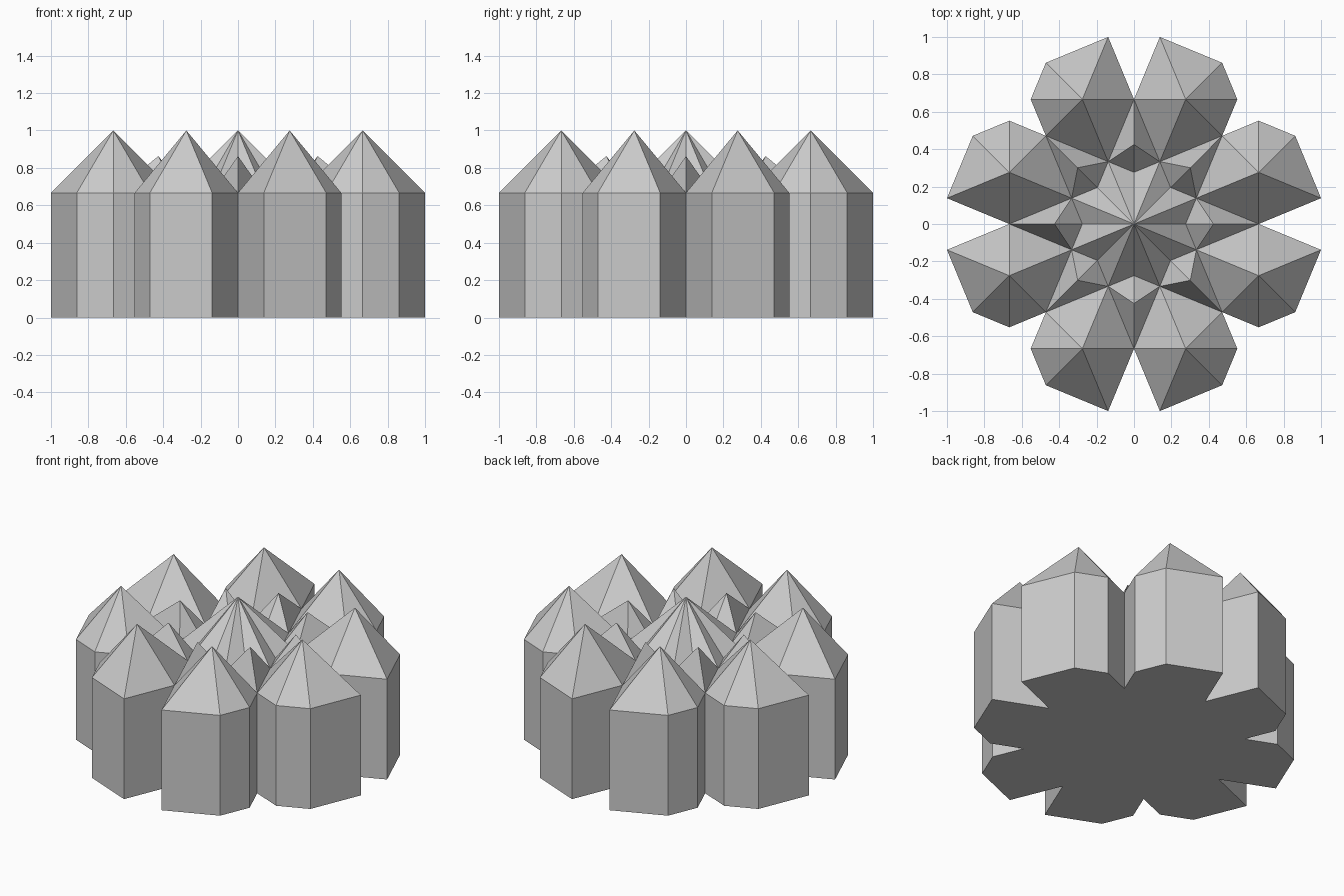
import bpy, bmesh
from math import radians, tan, sqrt, hypot
from mathutils import Vector, Matrix

cube = bpy.data.objects.get("Cube")
if cube:
    bpy.data.objects.remove(cube, do_unlink=True)

EAVE = 2 / 3                      # height where the walls end and roofs start
PEAK = 1.0                        # height of the tall roofs
SMALL_PEAK = 0.863                # height of the small roofs
SLOPE = tan(radians(22.5))
RADIUS = EAVE * SLOPE             # octagon radius of each tower
CORNER = hypot(EAVE / 2, RADIUS / 2)   # distance of the stretched corners


def polar(radius, degrees):
    return Matrix.Rotation(radians(degrees), 2) @ Vector((radius, 0))


bm = bmesh.new()


def add_roof(points, apex, height):
    """Fan of triangles from an apex down to an outline at eave height."""
    ring = [bm.verts.new((p.x, p.y, EAVE)) for p in points]
    top = bm.verts.new((apex.x, apex.y, height))
    for a, b in zip(ring, ring[1:] + ring[:1]):
        bm.faces.new((a, b, top))


# Star roof in the middle
star = [polar(RADIUS if i % 2 == 0 else CORNER, i * 22.5) for i in range(16)]
add_roof(star, Vector((0, 0)), PEAK)

# Small kite roofs around the star
for i in range(8):
    a = i * 45
    inner, outer = polar(RADIUS, a), polar(EAVE, a)
    left, right = polar(CORNER, a + 22.5), polar(CORNER, a - 22.5)
    add_roof([inner, right, outer, left], (inner + outer + (left + right) / 2) / 3, SMALL_PEAK)

# Outer towers: one outline, mirrored and turned
centre = Vector((RADIUS, EAVE))
outline = [centre + polar(CORNER if abs(a) == 112.5 else RADIUS, a)
           for a in (-112.5, -45, 0, 45, 112.5, 180)]
for turn in range(4):
    spin = Matrix.Rotation(radians(90 * turn), 2)
    for side in (1, -1):
        place = spin @ Matrix(((side, 0), (0, 1)))
        add_roof([place @ p for p in outline], place @ centre, PEAK)

# Walls and floor: drop the joined outline to the ground
bmesh.ops.remove_doubles(bm, verts=bm.verts, dist=0.001)
rim = [e for e in bm.edges if e.is_boundary]
walls = bmesh.ops.extrude_edge_only(bm, edges=rim)["geom"]
for v in walls:
    if isinstance(v, bmesh.types.BMVert):
        v.co.z = 0
floor_edges = [e for e in walls if isinstance(e, bmesh.types.BMEdge) and e.is_boundary]
bmesh.ops.triangle_fill(bm, edges=floor_edges, use_beauty=True)
bmesh.ops.recalc_face_normals(bm, faces=bm.faces)

mesh = bpy.data.meshes.new("tower_cluster")
bm.to_mesh(mesh)
bm.free()

grey = bpy.data.materials.new("plain_grey")
grey.use_nodes = True
grey.diffuse_color = (0.6, 0.6, 0.6, 1)
grey.node_tree.nodes["Principled BSDF"].inputs["Base Color"].default_value = (0.6, 0.6, 0.6, 1)
mesh.materials.append(grey)

cluster = bpy.data.objects.new("tower_cluster", mesh)
bpy.context.collection.objects.link(cluster)
